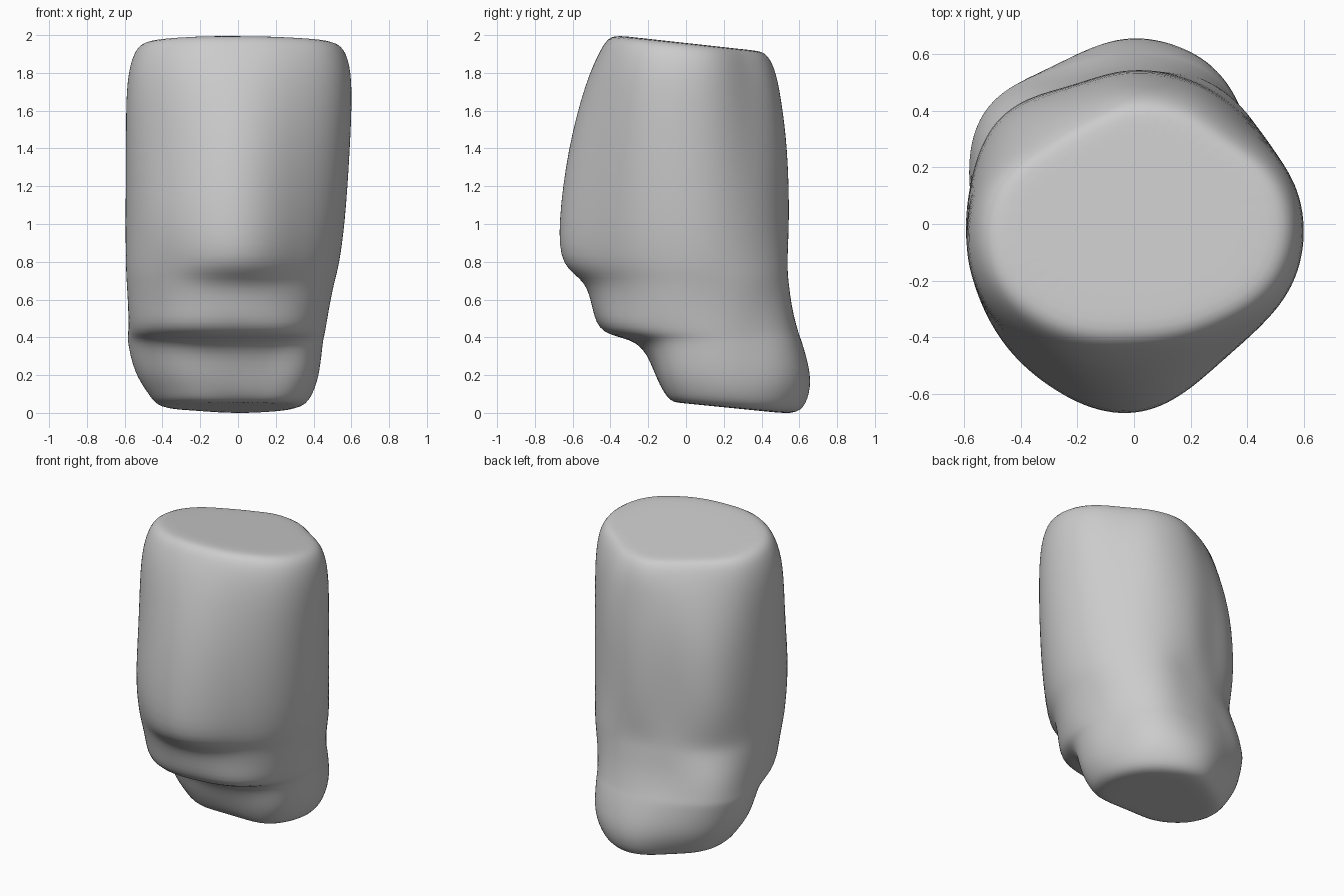
import bpy, bmesh, math

cube = bpy.data.objects.get("Cube")
if cube:
    bpy.data.objects.remove(cube, do_unlink=True)

# Height, then radii in hundredths every 30 degrees, from the front towards +x
SECTIONS = [
    (8, 23, 26, 35, 39, 44, 51, 55, 50, 51, 46, 36, 26),
    (20, 27, 30, 40, 43, 47, 55, 57, 55, 58, 54, 43, 31),
    (39, 34, 36, 43, 45, 47, 52, 51, 53, 61, 58, 49, 37),
    (41, 55, 54, 48, 46, 47, 51, 50, 52, 61, 58, 60, 61),
    (55, 59, 55, 51, 48, 48, 49, 46, 48, 59, 58, 62, 63),
    (70, 62, 57, 54, 51, 50, 48, 44, 46, 53, 58, 64, 67),
    (77, 77, 63, 57, 53, 50, 48, 43, 45, 52, 58, 65, 70),
    (100, 78, 66, 61, 56, 50, 46, 45, 45, 56, 59, 65, 74),
    (140, 73, 66, 64, 58, 49, 46, 44, 45, 54, 58, 65, 69),
    (175, 63, 62, 65, 59, 47, 43, 40, 40, 46, 57, 65, 65),
    (192, 55, 57, 62, 57, 43, 39, 37, 35, 40, 54, 61, 59),
]
STEPS = 4          # interpolated points between two radii
CENTRE_Y = 0.1


def smooth_ring(radii):
    """Closed Catmull-Rom interpolation of the radii."""
    n, out = len(radii), []
    for i in range(n):
        a, b, c, d = (radii[(i + k) % n] for k in (-1, 0, 1, 2))
        for s in range(STEPS):
            t = s / STEPS
            out.append(b + t * (c - a + t * (2*a - 5*b + 4*c - d + t * (3*(b - c) + d - a))) / 2)
    return out


def tilt(y, z):
    """Slope the underside up to the front and the top down to the back."""
    low = max(0, 1 - z / 0.3)
    high = max(0, min(1, (z - 1.4) / 0.5))
    return z + low * 0.1 * (0.5 - y) - high * 0.11 * (y + 0.38)


def add_ring(bm, z, radii):
    ring = []
    for i, r in enumerate(radii):
        a = math.tau * i / len(radii)
        x, y = r * math.sin(a), CENTRE_Y - r * math.cos(a)
        ring.append(bm.verts.new((x, y, tilt(y, z))))
    return ring


# Rings of the body, with inset rings holding both end caps flat
rings = [(s[0] / 100, [r / 100 for r in smooth_ring(s[1:])]) for s in SECTIONS]
bottom, top = rings[0][1], rings[-1][1]
rings = ([(0, [(r - 0.05) * k for r in bottom]) for k in (0.7, 1)] + rings
         + [(2, [(r - 0.05) * k for r in top]) for k in (1, 0.8)])

bm = bmesh.new()
loops = [add_ring(bm, z, radii) for z, radii in rings]
count = len(loops[0])
for lower, upper in zip(loops, loops[1:]):
    for i in range(count):
        j = (i + 1) % count
        bm.faces.new((lower[i], lower[j], upper[j], upper[i]))
bm.faces.new(loops[0][::-1])
bm.faces.new(loops[-1])
bmesh.ops.recalc_face_normals(bm, faces=bm.faces)

mesh = bpy.data.meshes.new("stepped_block")
bm.to_mesh(mesh)
bm.free()
for face in mesh.polygons:
    face.use_smooth = True
block = bpy.data.objects.new("stepped_block", mesh)
bpy.context.collection.objects.link(block)

# Soft rounded surface
subdivision = block.modifiers.new("soft_surface", 'SUBSURF')
subdivision.levels = subdivision.render_levels = 2

# Single plain grey
grey = bpy.data.materials.new("plain_grey")
grey.use_nodes = True
colour = (0.6, 0.6, 0.6, 1)
grey.diffuse_color = colour
grey.node_tree.nodes["Principled BSDF"].inputs["Base Color"].default_value = colour
mesh.materials.append(grey)
